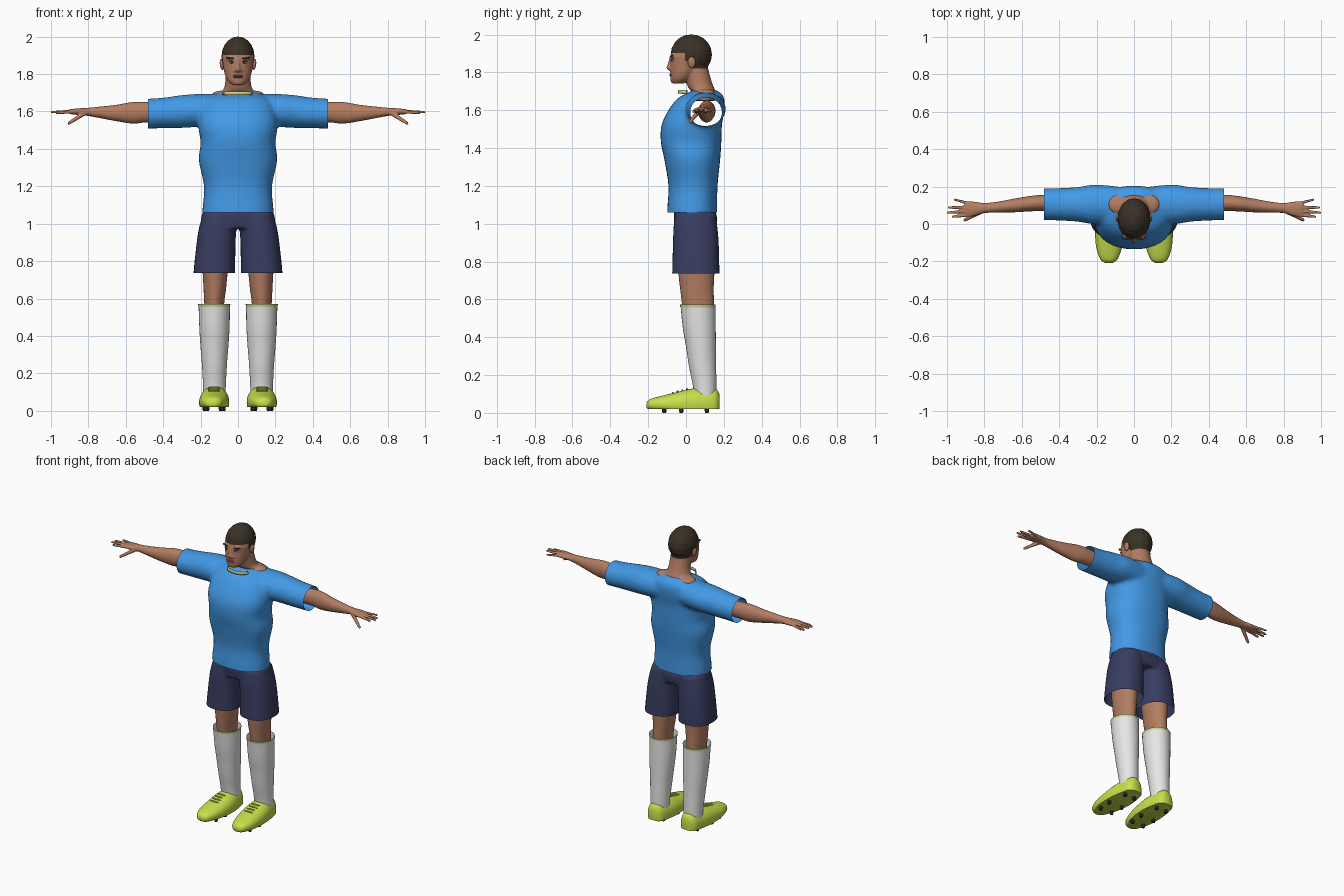
import bpy, bmesh, math
from mathutils import Vector, Matrix

cube = bpy.data.objects.get("Cube")
if cube:
    bpy.data.objects.remove(cube, do_unlink=True)


def material(name, *rgb):
    m = bpy.data.materials.new(name)
    m.use_nodes = True
    m.diffuse_color = (*rgb, 1)
    bsdf = m.node_tree.nodes["Principled BSDF"]
    bsdf.inputs["Base Color"].default_value = (*rgb, 1)
    bsdf.inputs["Roughness"].default_value = 0.8
    return m


SKIN = material("skin", .45, .205, .12)
HAIR = material("dark hair", .042, .031, .019)
LIP = material("lip brown", .29, .12, .08)
EYE = material("eye white", .7, .68, .62)
SHIRT = material("shirt blue", .055, .32, .79)
SHORTS = material("shorts navy", .04, .047, .12)
SOCK = material("sock white", .79, .80, .78)
TRIM = material("pale yellow trim", .58, .62, .28)
SHOE = material("shoe lime", .57, .75, .07)
STUD = material("stud black", .02, .02, .03)


def spline(a, b, c, d, t):
    return [.5 * (2*q + (r-p)*t + (2*p-5*q+4*r-s)*t*t + (3*q-p-3*r+s)*t**3)
            for p, q, r, s in zip(a, b, c, d)]


def loft(bm, axis, rings, side=1, caps=True, power=2.0, n=32, sub=4):
    """Skin of ellipses; each ring is (position, centre a, centre b, radius a, radius b)."""
    last, dense = len(rings) - 1, []
    for i in range(last):
        quad = [rings[min(max(i + k, 0), last)] for k in (-1, 0, 1, 2)]
        dense += [spline(*quad, j / sub) for j in range(sub)]
    dense.append(rings[-1])
    loops = []
    for t, a, b, ra, rb in dense:
        loop = []
        for k in range(n):
            c, s = math.cos(math.tau * k / n), math.sin(math.tau * k / n)
            u = a + ra * math.copysign(abs(c) ** (2 / power), c)
            v = b + rb * math.copysign(abs(s) ** (2 / power), s)
            x, y, z = {"x": (t, u, v), "y": (u, t, v), "z": (u, v, t)}[axis]
            loop.append(bm.verts.new((x * side, y, z)))
        loops.append(loop)
    faces = []
    for p, q in zip(loops, loops[1:]):
        for k in range(n):
            m = (k + 1) % n
            faces.append(bm.faces.new((p[k], p[m], q[m], q[k])))
    if caps:
        faces += [bm.faces.new(loops[0]), bm.faces.new(loops[-1])]
    bmesh.ops.recalc_face_normals(bm, faces=faces)


def ball(bm, centre, radii, tilt=0):
    mat = Matrix.Translation(centre) @ Matrix.Rotation(tilt, 4, "Y") @ Matrix.Diagonal((*radii, 1))
    bmesh.ops.create_uvsphere(bm, u_segments=16, v_segments=10, radius=1, matrix=mat)


def cut(bm, point, normal, clear=True):
    geom = bm.verts[:] + bm.edges[:] + bm.faces[:]
    return bmesh.ops.bisect_plane(bm, geom=geom, plane_co=point, plane_no=normal,
                                  clear_outer=clear)["geom_cut"]


def finish(bm, name, mats, voxel=0, smooth=4, cuts=(), mirror=False, solid=0):
    """Turn a bmesh into an object, optionally fused into one skin and trimmed by planes."""
    mesh = bpy.data.meshes.new(name)
    bm.to_mesh(mesh)
    bm.free()
    ob = bpy.data.objects.new(name, mesh)
    bpy.context.collection.objects.link(ob)
    if voxel:
        mod = ob.modifiers.new("fuse", "REMESH")
        mod.mode, mod.voxel_size = "VOXEL", voxel
        mod = ob.modifiers.new("relax", "SMOOTH")
        mod.factor, mod.iterations = .5, smooth
        dg = bpy.context.evaluated_depsgraph_get()
        mesh = bpy.data.meshes.new_from_object(ob.evaluated_get(dg))
        ob.modifiers.clear()
        ob.data = mesh
        mesh.name = name
    if cuts:
        b = bmesh.new()
        b.from_mesh(mesh)
        for point, normal in cuts:
            cut(b, point, normal)
        b.to_mesh(mesh)
        b.free()
    mesh.materials.clear()
    for m in mats:
        mesh.materials.append(m)
    mesh.shade_smooth()
    mesh.set_sharp_from_angle(angle=math.radians(45))
    if solid:
        ob.modifiers.new("thickness", "SOLIDIFY").thickness = solid
    if mirror:
        ob.modifiers.new("mirror", "MIRROR")
    return ob


# Shirt: torso and sleeves fused, then opened at the hem and cuffs
bm = bmesh.new()
loft(bm, "z", [(1.0, 0, .033, .193, .132), (1.08, 0, .033, .19, .132), (1.2, 0, .037, .182, .13),
               (1.34, 0, .033, .21, .148), (1.43, 0, .027, .2, .16), (1.52, 0, .03, .212, .16),
               (1.6, 0, .055, .205, .148), (1.66, 0, .078, .18, .125),
               (1.69, 0, .095, .13, .09), (1.708, 0, .1, .08, .055)], power=2.3)
for s in (1, -1):
    loft(bm, "x", [(.04, .11, 1.61, .085, .085), (.2, .105, 1.606, .106, .088),
                   (.3, .105, 1.6, .093, .088), (.4, .105, 1.592, .087, .082),
                   (.52, .107, 1.587, .084, .079)], side=s)
finish(bm, "shirt", [SHIRT], voxel=.012, smooth=6,
       cuts=[((.48, 0, 0), (1, 0, 0)), ((-.48, 0, 0), (-1, 0, 0)), ((0, 0, 1.06), (0, 0, -1))])

# Collar band at the front of the neck
bm = bmesh.new()
loft(bm, "z", [(1.688, 0, .003, .077, .047), (1.706, 0, .003, .073, .045)], caps=False, sub=1)
finish(bm, "collar", [TRIM], cuts=[((0, .003, 0), (0, 1, 0))], solid=.006)

# Shorts: hips and two wide legs
bm = bmesh.new()
loft(bm, "z", [(.975, 0, .05, .195, .108), (1.03, 0, .05, .198, .114),
               (1.08, 0, .045, .182, .108)], power=2.3)
for s in (1, -1):
    loft(bm, "z", [(.69, .126, .052, .112, .126), (.75, .126, .052, .111, .125),
                   (.9, .117, .052, .104, .121), (.98, .108, .05, .1, .116),
                   (1.05, .1, .05, .088, .108)], side=s, power=2.3)
finish(bm, "shorts", [SHORTS], voxel=.009, smooth=4, cuts=[((0, 0, .737), (0, 0, -1))])

# Bare legs inside the shorts and socks
bm = bmesh.new()
loft(bm, "z", [(.45, .125, .07, .05, .07), (.57, .127, .064, .053, .084), (.65, .124, .058, .06, .088),
               (.74, .122, .055, .067, .095), (.86, .118, .055, .08, .1)])
finish(bm, "legs", [SKIN], mirror=True)

# Socks with trimmed open tops
bm = bmesh.new()
loft(bm, "z", [(.09, .126, .1, .06, .06), (.14, .126, .099, .061, .062), (.25, .126, .087, .067, .072),
               (.35, .126, .079, .075, .079), (.45, .126, .07, .081, .087),
               (.57, .127, .063, .084, .092)], caps=False)
finish(bm, "socks", [SOCK], mirror=True)
bm = bmesh.new()
loft(bm, "z", [(.556, .127, .063, .085, .093), (.572, .127, .063, .086, .094)], caps=False, sub=1)
finish(bm, "sock_trim", [TRIM], mirror=True)

# Shoes: rounded body with a flat sole
bm = bmesh.new()
loft(bm, "y", [(-.208, .134, .04, .02, .014), (-.19, .134, .043, .045, .03), (-.13, .133, .045, .068, .045),
               (-.05, .129, .045, .079, .064), (.03, .126, .046, .079, .082), (.1, .125, .046, .069, .086),
               (.155, .125, .046, .055, .083), (.177, .125, .046, .03, .055)], power=2.2)
edges = [e for e in cut(bm, (0, 0, .02), (0, 0, -1)) if isinstance(e, bmesh.types.BMEdge)]
bmesh.ops.edgeloop_fill(bm, edges=edges)
finish(bm, "shoes", [SHOE], mirror=True)
bm = bmesh.new()
for i in range(4):
    ball(bm, (.129, -.07 + .025 * i, .106 + .0065 * i), (.032, .005, .005))
finish(bm, "laces", [SHOE], mirror=True)

# Studs under the soles
bm = bmesh.new()
for y, half in ((-.115, .043), (-.025, .05), (.11, .036)):
    for s in (1, -1):
        bmesh.ops.create_cone(bm, cap_ends=True, segments=8, radius1=.01, radius2=.013, depth=.03,
                              matrix=Matrix.Translation((.128 + s * half, y, .015)))
finish(bm, "studs", [STUD], mirror=True)

# Arms, palms and fingers
bm = bmesh.new()
loft(bm, "x", [(.3, .11, 1.59, .042, .047), (.48, .113, 1.596, .043, .054), (.56, .108, 1.593, .041, .058),
               (.65, .098, 1.592, .036, .044), (.73, .09, 1.595, .029, .032), (.8, .085, 1.598, .027, .022),
               (.85, .081, 1.599, .038, .018), (.89, .08, 1.599, .041, .014), (.905, .08, 1.599, .034, .01)])
fingers = [((.87, .05, 1.6), (.968, .039, 1.592), .0105), ((.88, .07, 1.6), (.994, .061, 1.597), .0105),
           ((.88, .09, 1.6), (.988, .088, 1.597), .0105), ((.87, .107, 1.6), (.958, .13, 1.594), .0095),
           ((.82, .065, 1.592), (.903, .022, 1.538), .013)]
for start, end, r in fingers:
    for i in range(13):
        ball(bm, Vector(start).lerp(Vector(end), i / 12), [r * (1 - .025 * i)] * 3)
finish(bm, "arms", [SKIN], voxel=.0045, smooth=2, mirror=True)

# Head, face and neck fused; hair is coloured by region
bm = bmesh.new()
ball(bm, (0, .028, 1.894), (.089, .11, .107))
loft(bm, "z", [(1.742, 0, -.042, .032, .034), (1.765, 0, -.026, .056, .056), (1.8, 0, -.01, .071, .073),
               (1.84, 0, .002, .079, .086), (1.885, 0, .01, .085, .094)])
loft(bm, "z", [(1.65, 0, .1, .12, .055), (1.69, 0, .1, .118, .06), (1.712, 0, .084, .083, .067),
               (1.745, 0, .07, .07, .068), (1.8, 0, .056, .066, .066), (1.86, 0, .05, .06, .06)])
loft(bm, "z", [(1.812, 0, -.08, .012, .013), (1.824, 0, -.083, .015, .021),
               (1.85, 0, -.077, .011, .018), (1.885, 0, -.07, .011, .016)])
for s in (1, -1):
    ball(bm, (s * .014, -.08, 1.82), (.01, .012, .009))
    ball(bm, (s * .035, -.066, 1.885), (.03, .014, .009))
    ball(bm, (s * .08, .105, 1.69), (.058, .052, .022))
ball(bm, (0, -.068, 1.757), (.024, .014, .013))
head = finish(bm, "head", [SKIN, HAIR], voxel=.005, smooth=3)
bm = bmesh.new()
bm.from_mesh(head.data)
for z in (1.902, 1.86, 1.82):
    cut(bm, (0, 0, z), (0, 0, 1), False)
for y in (-.005, .042):
    cut(bm, (0, y, 0), (0, 1, 0), False)
for f in bm.faces:
    c = f.calc_center_median()
    line = 1.902 if c.y < -.005 else 1.86 if c.y < .042 else 1.82
    f.material_index = int(c.z > line)
bm.to_mesh(head.data)
bm.free()

# Ears
bm = bmesh.new()
ball(bm, (.086, .03, 1.852), (.011, .021, .03), .15)
finish(bm, "ears", [SKIN], mirror=True)

# Eyes, pupils, brows and lips
for name, mat, centre, radii, tilt in (
        ("eyes", EYE, (.034, -.07, 1.863), (.015, .01, .006), 0),
        ("pupils", HAIR, (.033, -.077, 1.863), (.006, .005, .006), 0),
        ("eyelids", HAIR, (.034, -.071, 1.869), (.018, .011, .003), 0),
        ("brows", HAIR, (.038, -.072, 1.885), (.026, .011, .005), -.12)):
    bm = bmesh.new()
    ball(bm, centre, radii, tilt)
    finish(bm, name, [mat], mirror=True)
bm = bmesh.new()
for z in (1.783, 1.791):
    ball(bm, (0, -.077, z), (.026, .011, .005))
finish(bm, "lips", [LIP])
